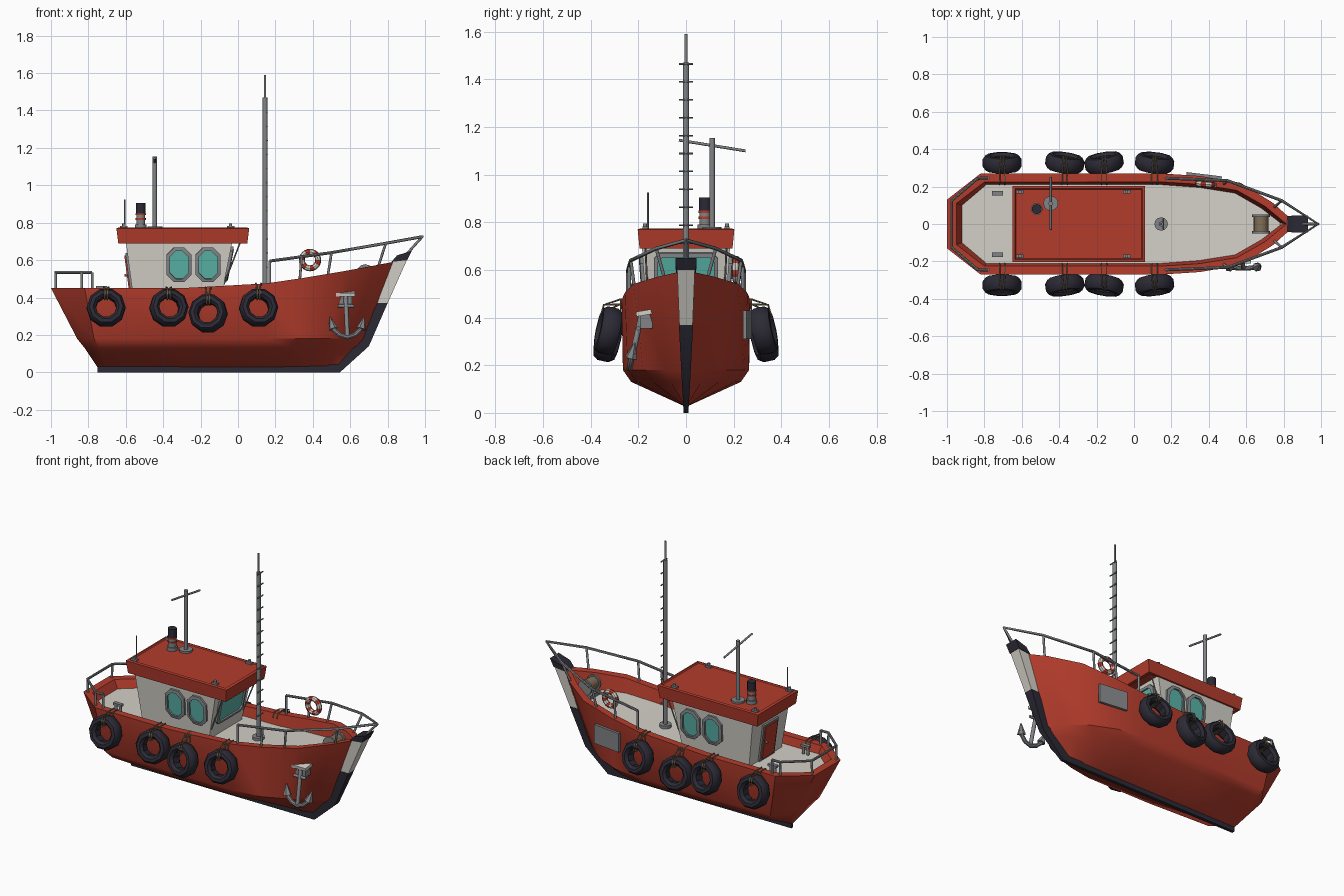
import bpy, bmesh
from math import sin, cos, pi, radians, atan2
from mathutils import Matrix, Vector

if "Cube" in bpy.data.objects:
    bpy.data.objects.remove(bpy.data.objects["Cube"])


def material(name, rgb):
    m = bpy.data.materials.new(name)
    m.diffuse_color = (*rgb, 1)
    m.use_nodes = True
    m.node_tree.nodes["Principled BSDF"].inputs["Base Color"].default_value = m.diffuse_color
    return m


RED = material("red_paint", (0.45, 0.045, 0.025))
WHITE = material("white_paint", (0.65, 0.63, 0.57))
DARK = material("dark_rubber", (0.025, 0.023, 0.035))
GLASS = material("teal_glass", (0.10, 0.45, 0.39))
STEEL = material("steel", (0.22, 0.23, 0.24))
ROPE = material("rope", (0.22, 0.16, 0.09))
I4 = Matrix.Identity(4)


def rot(deg, axis):
    return Matrix.Rotation(radians(deg), 4, axis)


def mesh_obj(name, verts, faces, mat, mx=I4):
    bm = bmesh.new()
    vs = [bm.verts.new(mx @ Vector(v)) for v in verts]
    for f in faces:
        bm.faces.new([vs[i] for i in f])
    bmesh.ops.remove_doubles(bm, verts=bm.verts, dist=1e-5)
    bmesh.ops.recalc_face_normals(bm, faces=bm.faces)
    me = bpy.data.meshes.new(name)
    bm.to_mesh(me)
    bm.free()
    me.materials.append(mat)
    ob = bpy.data.objects.new(name, me)
    bpy.context.collection.objects.link(ob)
    return ob


def loft(name, rings, mat, mx=I4, caps=True, loop=False):
    """Skin closed rings of equal length; cap the ends or join last to first."""
    n, k = len(rings[0]), len(rings)
    faces = [(a * n + i, a * n + (i + 1) % n, (a + 1) % k * n + (i + 1) % n, (a + 1) % k * n + i)
             for a in range(k if loop else k - 1) for i in range(n)]
    if caps and not loop:
        faces += [tuple(range(n)), tuple(range((k - 1) * n, k * n))]
    return mesh_obj(name, [p for r in rings for p in r], faces, mat, mx)


def rect(x0, x1, y, z):
    return [(x0, -y, z), (x1, -y, z), (x1, y, z), (x0, y, z)]


def box(name, c, s, mat, mx=I4):
    return loft(name, [rect(-s[0] / 2, s[0] / 2, s[1] / 2, z * s[2] / 2) for z in (-1, 1)],
                mat, Matrix.Translation(c) @ mx)


def circle(r, z, n):
    return [(r * cos(2 * pi * i / n), r * sin(2 * pi * i / n), z) for i in range(n)]


def rod(name, a, b, r, mat=STEEL, r2=None, n=12):
    a, d = Vector(a), Vector(b) - Vector(a)
    mx = Matrix.Translation(a) @ d.to_track_quat('Z', 'Y').to_matrix().to_4x4()
    return loft(name, [circle(r, 0, n), circle(r if r2 is None else r2, d.length, n)], mat, mx)


def pipe(name, pts, r, mat=STEEL, cyclic=False):
    cu = bpy.data.curves.new(name, 'CURVE')
    cu.dimensions, cu.bevel_depth, cu.bevel_resolution = '3D', r, 2
    sp = cu.splines.new('POLY')
    sp.points.add(len(pts) - 1)
    for p, q in zip(sp.points, pts):
        p.co = (*q, 1)
    sp.use_cyclic_u, cu.use_fill_caps = cyclic, True
    cu.materials.append(mat)
    ob = bpy.data.objects.new(name, cu)
    bpy.context.collection.objects.link(ob)
    bpy.ops.object.select_all(action='DESELECT')
    ob.select_set(True)
    bpy.context.view_layer.objects.active = ob
    bpy.ops.object.convert(target='MESH')


def gun_z(x):
    return 0.45 + 0.15 * max(0, (x + 0.1) / 0.98) ** 1.3


def deck_z(x):
    return 0.40 + 0.08 * max(0, (x - 0.1) / 0.7)


# Hull: half outlines from keel to gunwale, then down the inner bulwark
keel = [(x, 0) for x in (-.75, -.75, -.70, -.3, .1, .25, .38, .48, .54)]
low = [(-.82, 0), (-.82, .10), (-.74, .21), (-.3, .23), (.15, .23), (.30, .205), (.43, .14), (.53, .065), (.645, 0)]
chine = [(-.86, 0), (-.86, .12), (-.77, .25), (-.3, .265), (.15, .265), (.33, .245), (.48, .18), (.60, .085), (.69, 0)]
gun = [(-1, 0), (-1, .13), (-.82, .27), (-.3, .27), (.15, .27), (.35, .257), (.57, .22), (.74, .115), (.87, 0)]
inner = [(-.95, 0), (-.95, .11), (-.80, .225), (-.3, .225), (.15, .225), (.35, .212), (.55, .18), (.70, .095), (.815, 0)]
foot = [(-.92, 0), (-.92, .10), (-.79, .21), (-.3, .21), (.15, .21), (.35, .195), (.54, .165), (.68, .085), (.79, 0)]


def ring(half, zf):
    pts = half + [(x, -y) for x, y in half[-2:0:-1]]
    return [(x, y, zf(x)) for x, y in pts]


loft("hull", [ring(keel, lambda x: .025), ring(low, lambda x: .13), ring(chine, lambda x: .18),
              ring(gun, gun_z), ring(inner, gun_z), ring(foot, deck_z)], RED, caps=False)
deck = [(x, s * y, deck_z(x) + .001) for x, y in foot[1:-1] for s in (1, -1)] + [(.79, 0, deck_z(.79))]
mesh_obj("deck", deck, [(2 * i, 2 * i + 1, 2 * i + 3, 2 * i + 2) for i in range(6)] + [(12, 13, 14)], WHITE)

# Stem and keel bars: (outer x, z, inner x, z, half width)
def stem(name, stations, mat):
    loft(name, [[(a, -w, b), (a, w, b), (c, w, d), (c, -w, d)] for a, b, c, d, w in stations], mat)


stem("stem_cap", [(.93, .65, .85, .625, .045), (.905, .60, .82, .59, .042)], DARK)
stem("stem_upper", [(.903, .60, .82, .59, .037), (.80, .37, .745, .37, .028)], WHITE)
stem("stem_and_keel", [(.80, .37, .745, .37, .03), (.70, .14, .64, .15, .018), (.545, 0, .50, .04, .01),
                       (-.75, 0, -.75, .03, .01)], DARK)

# Wheelhouse and roof
loft("wheelhouse", [rect(-.56, -.09, .165, .40), rect(-.60, -.03, .185, .70)], WHITE)
loft("roof", [rect(-.61, .02, .175, .725), rect(-.62, .03, .18, .69), rect(-.64, .05, .195, .69), rect(-.65, .06, .203, .77),
              rect(-.635, .045, .19, .775), rect(-.63, .04, .185, .768)], RED)


def octagon(w, h, c, z):
    a, b = w / 2, h / 2
    return [(a, -b + c, z), (a, b - c, z), (a - c, b, z), (-a + c, b, z),
            (-a, b - c, z), (-a, -b + c, z), (-a + c, -b, z), (a - c, -b, z)]


def window(name, mx, w, h, c):
    o, i = (w, h, c), (w - .036, h - .036, c * .8)
    loft(name + "_frame", [octagon(*o, -.005), octagon(*o, .012), octagon(*i, .016), octagon(*i, -.005)],
         STEEL, mx, loop=True)
    mesh_obj(name + "_glass", octagon(*i, .005), [range(8)], GLASS, mx)


for x in (-.315, -.16):
    for s, turn in ((-1, 0), (1, 180)):
        window("side_window", Matrix.Translation((x, s * .177, .575)) @ rot(turn, 'Z') @ rot(94, 'X'), .135, .185, .04)
window("front_window", Matrix.Translation((-.053, 0, .58)) @ rot(90, 'Z') @ rot(101, 'X'), .27, .19, .025)
for s in (-1, 1):
    rod("roof_strut", (-.075, s * .16, .47), (.01, s * .17, .69), .004)

# Rear door with frame and handle
lean = rot(-7.6, 'Y')
box("door_frame", (-.577, 0, .52), (.02, .15, .24), STEEL, lean)
box("door", (-.583, 0, .52), (.022, .12, .215), RED, lean)
rod("door_handle", (-.588, .04, .52), (-.606, .04, .52), .007)

# Roof fittings: funnel, signal post, aerial, corner lamps
for a, b, r, m in ((.765, .79, .032, STEEL), (.79, .815, .024, STEEL), (.815, .825, .027, RED), (.825, .84, .024, STEEL),
                   (.84, .85, .027, RED), (.85, .905, .026, DARK)):
    rod("funnel", (-.52, .08, a), (-.52, .08, b), r, m)
rod("signal_post_base", (-.445, .11, .765), (-.445, .11, .78), .04)
rod("signal_post", (-.445, .11, .77), (-.445, .11, 1.155), .012)
rod("signal_crossbar", (-.445, -.03, 1.145), (-.445, .25, 1.10), .006)
rod("aerial", (-.605, -.16, .77), (-.605, -.16, .925), .004)
for x in (-.61, -.04):
    for s in (-1, 1):
        box("lamp_base", (x, s * .172, .776), (.04, .02, .012), STEEL)
        rod("lamp", (x, s * .172, .78), (x, s * .172, .795), .009)

# Main mast with rungs
rod("mast_base", (.145, 0, .40), (.145, 0, .425), .036)
rod("mast", (.145, 0, .41), (.145, 0, 1.47), .013)
rod("mast_tip", (.145, 0, 1.46), (.145, 0, 1.59), .006)
for i in range(13):
    z = 1.465 - i * .0752
    rod("mast_rung", (.156, -.03, z), (.156, .03, z), .004, n=6)

# Tyre fenders and their ropes, same on both sides
prof = [(.055, -.026), (.07, -.042), (.09, -.04), (.104, -.02), (.104, .02), (.09, .04), (.07, .042), (.055, .026)]
for side in (1, -1):
    flip = Matrix.Diagonal((1, side, 1, 1))
    for x, z, yaw in ((-.705, .345, 0), (-.37, .345, -8), (-.16, .315, -10), (.11, .345, -7)):
        yaw = abs(yaw) if x == -.16 else yaw
        mx = flip @ Matrix.Translation((x, -.327, z)) @ rot(-yaw, 'Z') @ rot(78, 'X')
        loft("tyre_fender", [circle(r, w, 10) for r, w in prof], DARK, mx, loop=True)
        g = gun_z(x) + .006
        for dx in (-.014, .014):
            path = [(x + dx, .212, g - .03), (x + dx, .225, g), (x + dx, .277, g), (x + dx / 2, .345, z + .108),
                    (x + dx / 2, .363, z + .05), (x + dx / 2, .275, z + .045), (x + dx, .274, g)]
            pipe("fender_rope", [(a, -side * b, c) for a, b, c in path], .004, ROPE)

# Railings at bow and stern
bow = [(.17, .245, .595), (.50, .232, .64), (.79, .125, .69), (.985, 0, .725)]
stern = [(-.78, .245, .535), (-.835, .245, .535), (-.975, .125, .535)]
for name, p in (("bow_rail", bow + [(x, -y, z) for x, y, z in bow[-2::-1]]),
                ("stern_rail", stern + [(x, -y, z) for x, y, z in stern[::-1]])):
    pipe(name, p, .008)
for s in (1, -1):
    for t, b in ((bow[0], (.17, .245)), ((.34, .238, .618), (.33, .238)), (bow[1], (.48, .215)), (bow[2], (.75, .09)),
                 (stern[0], (-.78, .245)), (stern[1], (-.835, .24)), (stern[2], (-.975, .12))):
        rod("rail_post", (b[0], s * b[1], gun_z(b[0]) - .01), (t[0], s * t[1], t[2]), .007)
rod("bow_rail_post", (.90, 0, .63), (.985, 0, .725), .007)

# Mooring bitts on the aft deck
for s in (1, -1):
    for x in (-.745, -.715):
        rod("bitt_post", (x, s * .165, .40), (x, s * .165, .455), .009)
    box("bitt_bar", (-.73, s * .165, .455), (.06, .025, .014), STEEL)

# Life ring on the rail
bpy.ops.mesh.primitive_torus_add(major_radius=.044, minor_radius=.016, major_segments=24, minor_segments=8,
                                 location=(.385, .212, .60), rotation=(radians(90), 0, radians(-5)))
ring_ob = bpy.context.object
ring_ob.name = "life_ring"
ring_ob.data.materials.append(WHITE)
ring_ob.data.materials.append(RED)
for p in ring_ob.data.polygons:
    p.material_index = int((atan2(p.center.y, p.center.x) + pi) / (pi / 6)) % 2

# Anchor winch on the foredeck
box("winch_base", (.68, 0, .472), (.08, .10, .03), STEEL)
rod("winch_drum", (.68, -.04, .53), (.68, .04, .53), .038, ROPE)
for s in (1, -1):
    rod("winch_flange", (.68, s * .038, .53), (.68, s * .05, .53), .048)

# Anchor hanging at the bow side
rod("anchor_shank", (.575, -.185, .42), (.585, -.235, .195), .012)
box("anchor_bracket", (.575, -.175, .42), (.10, .07, .02), WHITE, rot(10, 'X'))
box("anchor_hawse", (.575, -.165, .385), (.07, .05, .06), STEEL)
rod("anchor_stock", (.535, -.20, .355), (.62, -.20, .355), .009)
arms = [(.50, -.222, .255), (.515, -.23, .225), (.545, -.235, .20), (.585, -.237, .188), (.625, -.235, .20),
        (.652, -.23, .225), (.668, -.222, .255)]
pipe("anchor_arms", arms, .013)
for tip, base in (((.492, -.215, .295), (.51, -.23, .232)), ((.674, -.215, .295), (.658, -.23, .232))):
    rod("anchor_fluke", base, tip, .026, r2=.003, n=6)

# Blank plate on the far bow side
box("side_plate", (.375, .258, .37), (.19, .016, .12), STEEL, rot(-7, 'Z'))

bpy.ops.object.select_all(action='SELECT')
bpy.ops.object.shade_smooth_by_angle(angle=radians(35.5))
